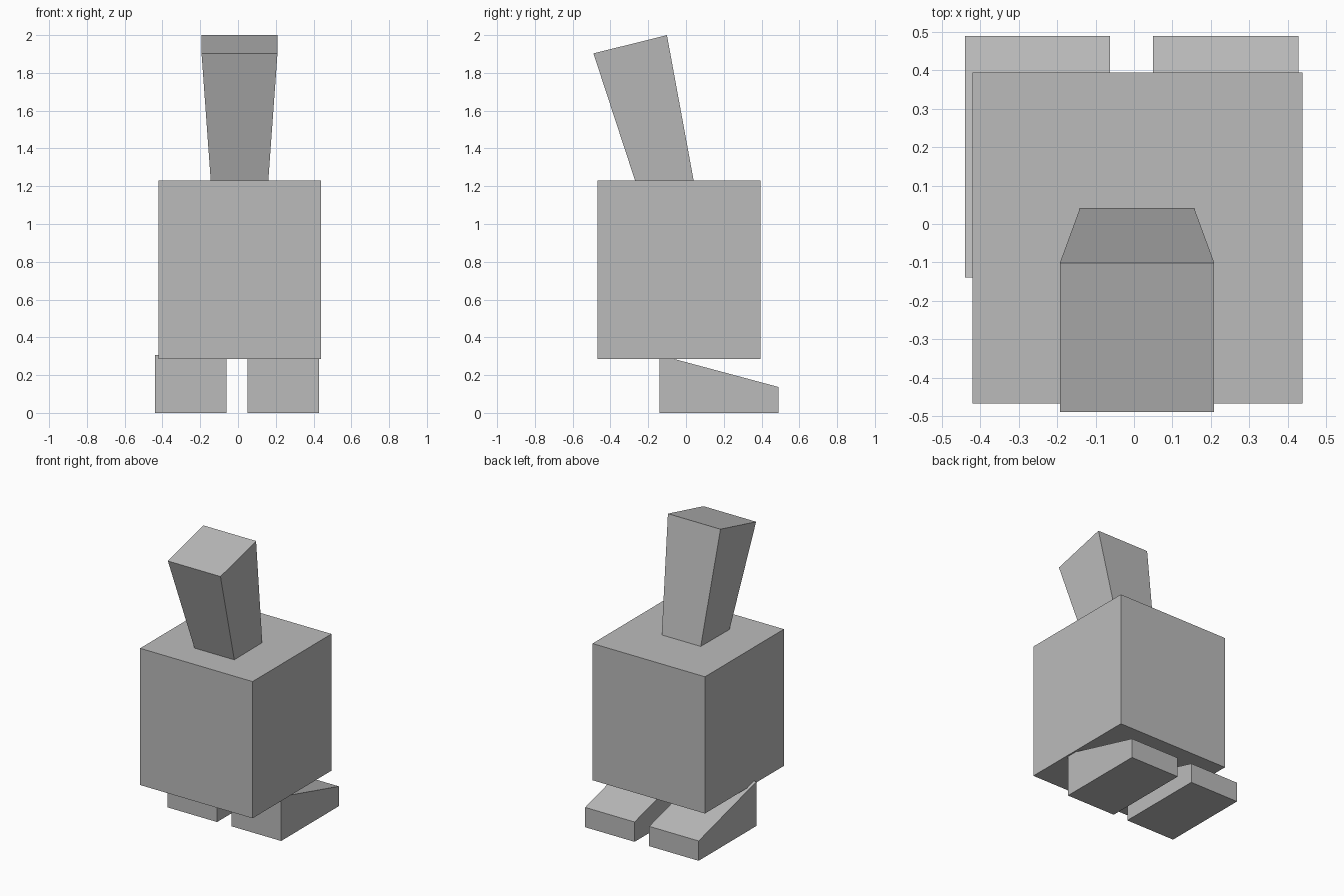
import bpy
import bmesh

cube = bpy.data.objects.get("Cube")
if cube:
    bpy.data.objects.remove(cube, do_unlink=True)

GREY = (0.5, 0.5, 0.5, 1)
grey = bpy.data.materials.new("plain grey")
grey.use_nodes = True
grey.diffuse_color = GREY
grey.node_tree.nodes["Principled BSDF"].inputs["Base Color"].default_value = GREY


def block(name, x, profile):
    """Box from a side profile of (y, z, half width) corners, centred on x."""
    bm = bmesh.new()
    sides = [[bm.verts.new((x + s * w, y, z)) for y, z, w in profile] for s in (-1, 1)]
    right, left = sides
    bm.faces.new(right)
    bm.faces.new(left)
    for i in range(len(profile)):
        bm.faces.new((right[i - 1], right[i], left[i], left[i - 1]))
    bmesh.ops.recalc_face_normals(bm, faces=bm.faces)
    mesh = bpy.data.meshes.new(name)
    bm.to_mesh(mesh)
    bm.free()
    mesh.materials.append(grey)
    obj = bpy.data.objects.new(name, mesh)
    bpy.context.collection.objects.link(obj)
    return obj


# Body: upright box
w = 0.43
block("body", 0.009, [(-0.468, 0.285, w), (0.394, 0.285, w),
                      (0.394, 1.23, w), (-0.468, 1.23, w)])

# Neck: flares upward, leans forward, base sunk into the body
block("neck", 0.008, [(-0.227, 1.1, 0.143), (0.046, 1.2, 0.147),
                      (-0.101, 2.0, 0.201), (-0.49, 1.903, 0.201)])

# Feet: wedges sloping down to the back
w = 0.189
for name, x in (("right_foot", -0.251), ("left_foot", 0.239)):
    block(name, x, [(-0.14, 0, w), (0.49, 0, w), (0.49, 0.137, w), (-0.14, 0.306, w)])
